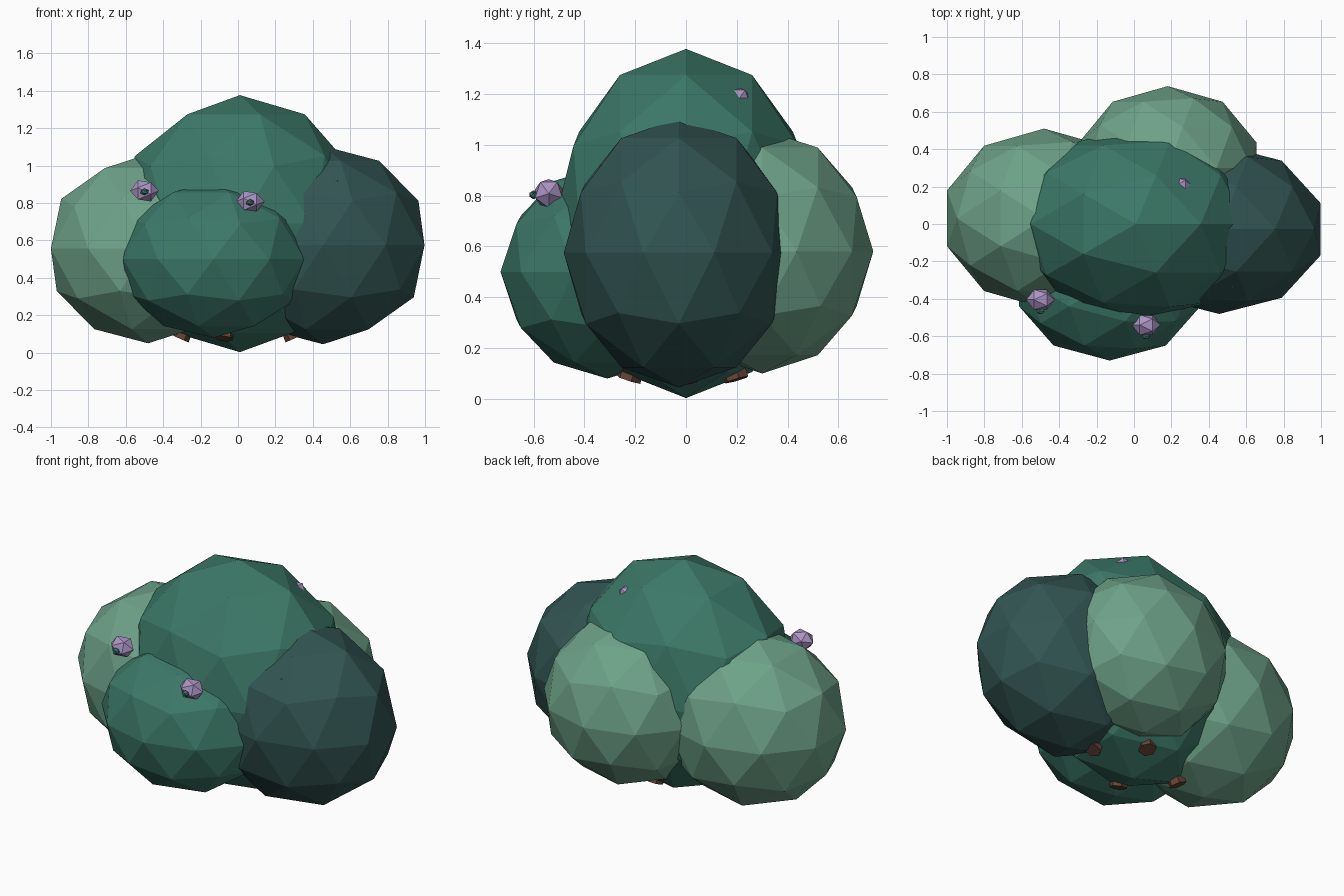
import bpy, math
from mathutils import Vector

if "Cube" in bpy.data.objects:
    bpy.data.objects.remove(bpy.data.objects["Cube"])


def material(name, rgb):
    m = bpy.data.materials.new(name)
    m.diffuse_color = (*rgb, 1)
    m.use_nodes = True
    m.node_tree.nodes["Principled BSDF"].inputs["Base Color"].default_value = m.diffuse_color
    return m


MID = material("mid_green", (0.045, 0.19, 0.138))
LIGHT = material("light_green", (0.155, 0.36, 0.25))
DARK = material("dark_green", (0.031, 0.09, 0.085))
BROWN = material("brown", (0.13, 0.055, 0.037))
PURPLE = material("lilac", (0.41, 0.30, 0.56))


def finish(name, mat):
    ob = bpy.context.object
    ob.name = name
    ob.data.materials.append(mat)
    return ob


def ball(name, centre, radii, mat, detail=2, rotation=(0, 0, 0)):
    bpy.ops.mesh.primitive_ico_sphere_add(
        subdivisions=detail, radius=1, location=centre, rotation=rotation)
    ob = finish(name, mat)
    ob.scale = radii
    return ob


# leafy clumps
ball("centre_clump", (0.01, 0, 0.69), (0.66, 0.52, 0.687), MID)
ball("right_clump", (0.455, -0.028, 0.575), (0.57, 0.453, 0.53), DARK)
ball("left_clump", (-0.48, 0.03, 0.556), (0.547, 0.48, 0.506), LIGHT)
ball("front_clump", (-0.13, -0.31, 0.5), (0.51, 0.42, 0.42), MID)
ball("back_clump", (0.18, 0.3, 0.58), (0.5, 0.437, 0.48), LIGHT)

# short woody stems, leaning out from the middle
for i, (x, y) in enumerate([(0.3, 0.0), (0.07, 0.2), (-0.31, 0.01), (-0.075, -0.225)]):
    foot, head = Vector((x, y, 0.075)), Vector((x * 0.5, y * 0.5, 0.42))
    axis = head - foot
    bpy.ops.mesh.primitive_cone_add(
        vertices=6, radius1=0.05, radius2=0.03, depth=axis.length,
        location=(foot + head) / 2,
        rotation=axis.to_track_quat('Z', 'Y').to_euler())
    finish(f"stem_{i + 1}", BROWN)

# berries with a small green tip facing the front
berries = [(-0.5, -0.405, 0.865), (0.065, -0.54, 0.808),
           (0.24, 0.2, 1.17), (0.525, -0.265, 0.885)]
for i, (x, y, z) in enumerate(berries):
    ball(f"berry_{i + 1}", (x, y, z), (0.063, 0.063, 0.077), PURPLE, 1,
         (0, math.pi / 2, 0))
    ball(f"berry_tip_{i + 1}", (x, y - 0.06, z - 0.005 if i < 3 else z + 0.025),
         (0.024, 0.018, 0.018), MID, 1)
